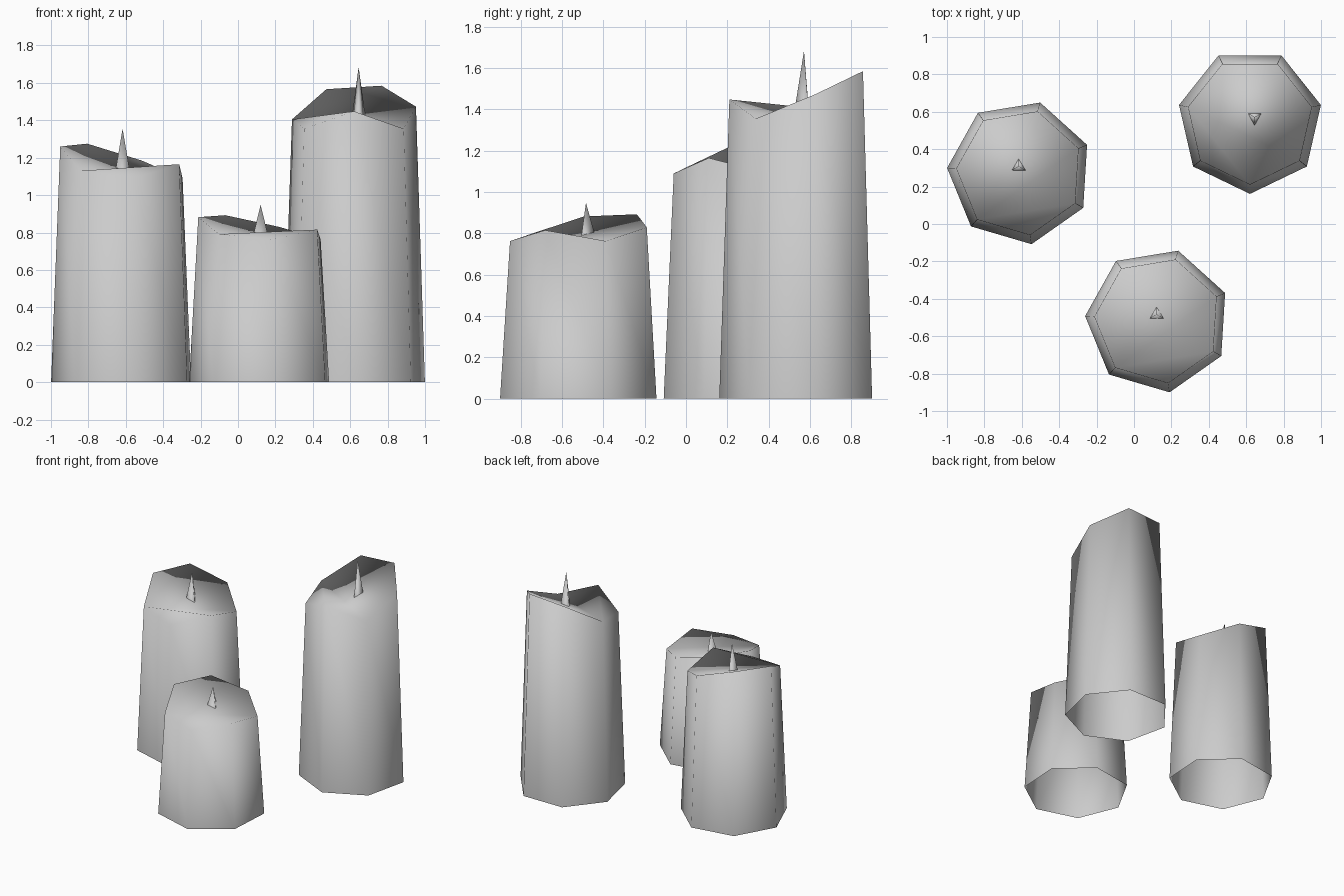
import bpy
from math import cos, sin, pi, radians

cube = bpy.data.objects.get("Cube")
if cube:
    bpy.data.objects.remove(cube, do_unlink=True)

# One plain wax colour
wax = bpy.data.materials.new("grey_wax")
wax.use_nodes = True
COLOR = (0.6, 0.6, 0.6, 1)
wax.diffuse_color = COLOR
wax.node_tree.nodes["Principled BSDF"].inputs["Base Color"].default_value = COLOR

SIDES = 7
BASE_R, TOP_R = 0.389, 0.34
# Uneven rim heights, clockwise from the tall side
RIM = [1.26, 1.275, 1.185, 1.09, 1.165, 1.09, 1.13]


def add_mesh(name, verts, faces, place, turn, height):
    mesh = bpy.data.meshes.new(name)
    mesh.from_pydata(verts, [], faces)
    mesh.materials.append(wax)
    mesh.shade_smooth()
    obj = bpy.data.objects.new(name, mesh)
    bpy.context.collection.objects.link(obj)
    obj.location = (*place, 0)
    obj.rotation_euler.z = radians(turn)
    obj.scale.z = height


def ring(sides, radius, start, heights, x=0, y=0):
    angles = [radians(start) - 2 * pi * i / sides for i in range(sides)]
    return [(x + radius * cos(a), y + radius * sin(a), z)
            for a, z in zip(angles, heights)]


def add_candle(label, place, turn, height):
    # Tapered body, open underneath, with a slanted melted top
    n = SIDES
    verts = ring(n, BASE_R, 176.5, [0] * n) + ring(n, TOP_R, 176.5, RIM)
    walls = [(i, n + i, n + (i + 1) % n, (i + 1) % n) for i in range(n)]
    top = [(2 * n - 1, n + i + 1, n + i) for i in range(n - 2)]
    add_mesh(label + "_candle_body", verts, walls + top, place, turn, height)

    # Three-sided pointed wick
    wick = ring(3, 0.05, 90, [1.1] * 3, -0.006, 0.032) + [(-0.006, 0.032, 1.355)]
    sides = [(i, 3, (i + 1) % 3) for i in range(3)]
    add_mesh(label + "_candle_wick", wick, sides, place, turn, height)


add_candle("medium", (-0.611, 0.276), 0, 1)
add_candle("short", (0.127, -0.516), 0, 0.7)
add_candle("tall", (0.62, 0.55), -60.8, 1.243)
